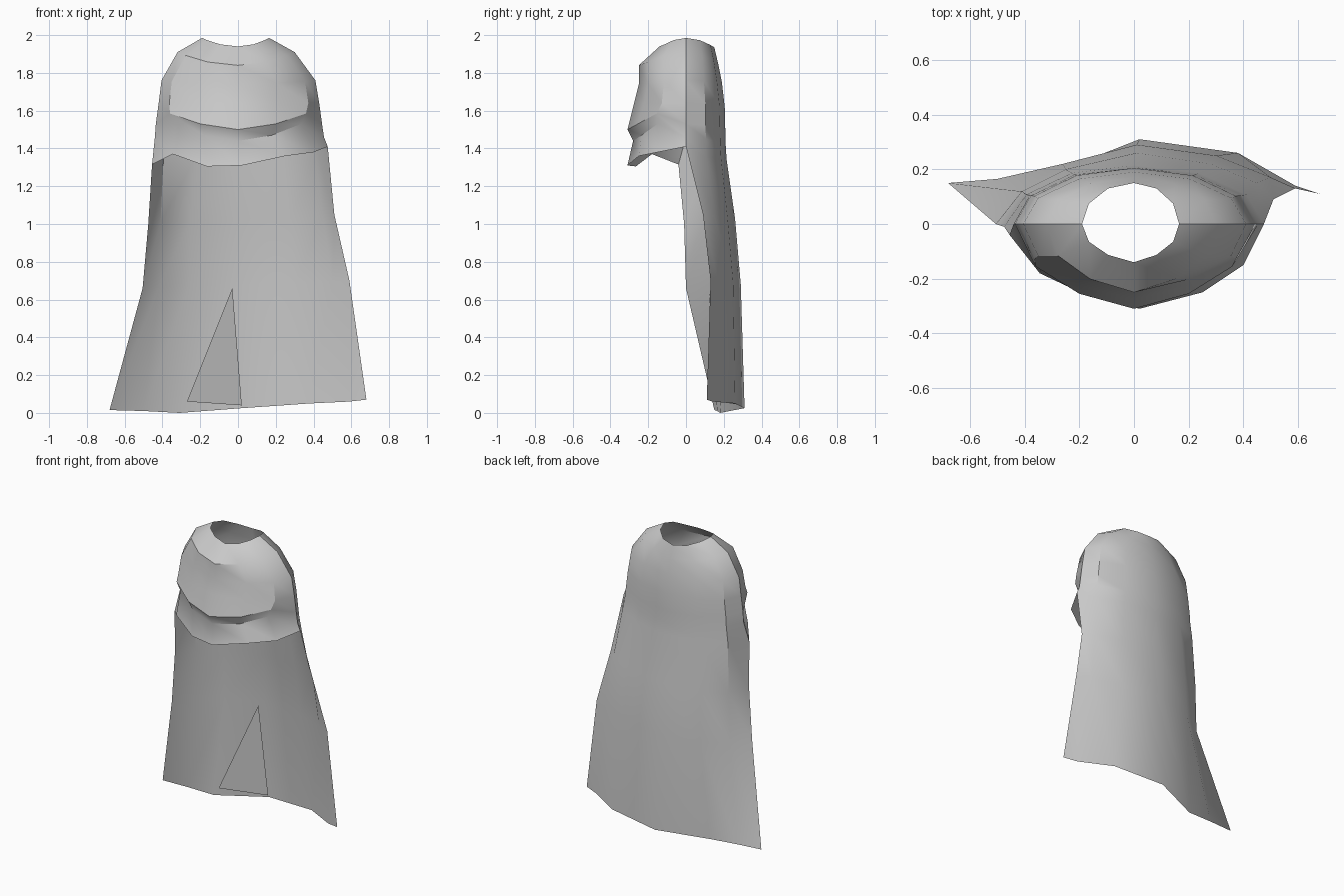
import bpy, bmesh
from math import sin, cos, pi

if "Cube" in bpy.data.objects:
    bpy.data.objects.remove(bpy.data.objects["Cube"])

N = 12  # columns around the body; 0 = front, 3 = right, 6 = back, 9 = left


def make_object(name, bm):
    bmesh.ops.recalc_face_normals(bm, faces=bm.faces)
    mesh = bpy.data.meshes.new(name)
    bm.to_mesh(mesh)
    bm.free()
    ob = bpy.data.objects.new(name, mesh)
    bpy.context.collection.objects.link(ob)
    bpy.context.view_layer.objects.active = ob
    ob.select_set(True)
    bpy.ops.object.shade_smooth_by_angle(angle=0.6)
    ob.select_set(False)
    return ob


def ring(zf, zs, zb, wr, wl, f, b):
    """Oval ring with separate heights and depths for front, sides, back."""
    pts = []
    for k in range(N):
        a = 2 * pi * k / N
        s, c = sin(a), cos(a)
        w, d, zc = (wr if s > 0 else wl), (f if c > 0 else b), (zf if c > 0 else zb)
        if c > 0 and k:
            d *= .93  # front is slightly pointed
        pts.append((w * s, -d * c, zs + (zc - zs) * c * c))
    return pts


# Neck opening, shoulders and chest rings
rings = [ring(*r) for r in (
    (1.94, 1.985, 1.935, .165, .19, .14, .15),
    (1.84, 1.91, 1.85, .30, .32, .25, .17),
    (1.74, 1.76, 1.75, .41, .405, .25, .19),
    (1.64, 1.64, 1.62, .43, .42, .275, .205),
    (1.50, 1.53, 1.50, .445, .435, .31, .208),
    (1.44, 1.46, 1.42, .455, .44, .28, .21),
)]
# Draped fold across the front: a ridge with a pulled-in valley below it
for side, near, far in ((1, 1, 2), (-1, 11, 10)):
    rings[4][near] = (side * .20, -.255, 1.53)
    rings[4][far] = (side * .36, -.155, 1.585)
    rings[5][near] = (side * .18, -.235, 1.47)
    rings[5][far] = (side * .335, -.15, 1.53)
# Uneven front hem, continuing around the back
hem = ring(1.33, 1.36, 1.34, .475, .455, .31, .215)
for k, p in {0: (.02, -.31, 1.31), 1: (.25, -.25, 1.36), 2: (.40, -.15, 1.38),
             3: (.475, 0, 1.41), 9: (-.455, -.04, 1.315),
             10: (-.345, -.18, 1.37), 11: (-.165, -.265, 1.305)}.items():
    hem[k] = p
rings.append(hem)

# Long back drape rows: (right z, left z, points from right edge to left edge)
drape = (
    (1.05, 1.00, ((.51, .09), (.45, .15), (.28, .22), (.01, .26), (-.25, .20), (-.41, .12), (-.475, -.01))),
    (.70, .66, ((.59, .13), (.50, .17), (.30, .25), (.01, .29), (-.26, .22), (-.42, .12), (-.505, .0))),
    (.07, .01, ((.68, .11), (.59, .14), (.38, .26), (.02, .31), (-.31, .18), (-.50, .165), (-.68, .15))),
)

bm = bmesh.new()
grid = [[bm.verts.new(p) for p in r] for r in rings]
for r0, r1 in zip(grid, grid[1:]):
    for k in range(N):
        j = (k + 1) % N
        bm.faces.new((r0[k], r0[j], r1[j], r1[k]))
prev = grid[-1][3:10]
for zr, zl, pts in drape:
    row = [bm.verts.new((x, y, zr + (zl - zr) * i / 6)) for i, (x, y) in enumerate(pts)]
    for i in range(6):
        bm.faces.new((prev[i], prev[i + 1], row[i + 1], row[i]))
    prev = row
# Straighten the bottom edge
for v, z in zip(prev, (.07, .06, .05, .025, 0, .01, .015)):
    v.co.z = z
make_object("cloak", bm)

# Triangular pleat inside the lower back
bm = bmesh.new()
bm.faces.new([bm.verts.new(p) for p in ((-.03, .265, .66), (-.27, .175, .06), (.02, .30, .04))])
make_object("hem_pleat", bm)
